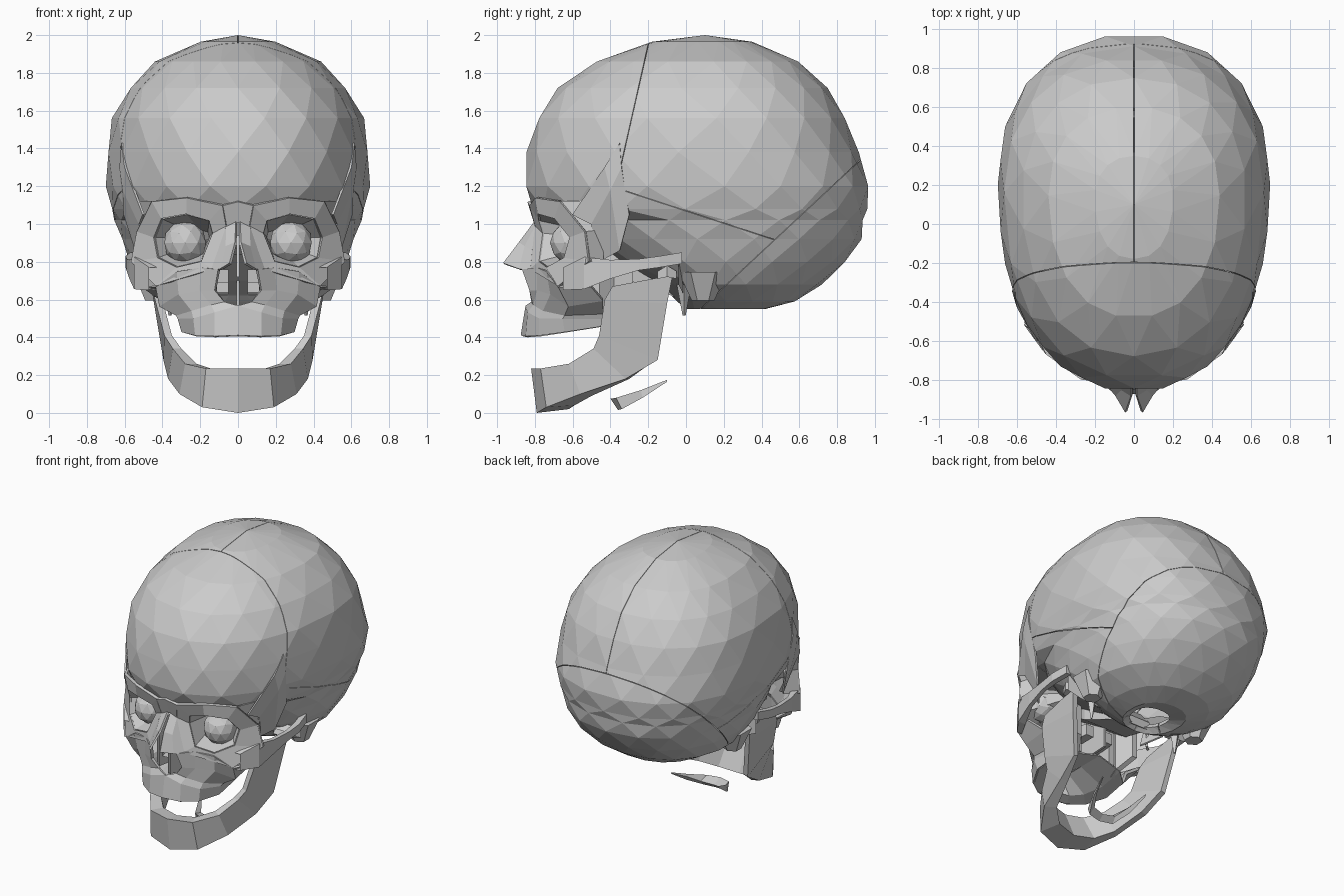
import bpy, bmesh, math
from mathutils import Vector, Matrix

if "Cube" in bpy.data.objects:
    bpy.data.objects.remove(bpy.data.objects["Cube"])


def finish(name, bm, mirror=False, thick=0.0, offset=0.0):
    bmesh.ops.remove_doubles(bm, verts=bm.verts, dist=0.0005)
    bmesh.ops.recalc_face_normals(bm, faces=bm.faces)
    me = bpy.data.meshes.new(name)
    bm.to_mesh(me)
    bm.free()
    ob = bpy.data.objects.new(name, me)
    bpy.context.collection.objects.link(ob)
    if mirror:
        m = ob.modifiers.new("mirror", 'MIRROR')
        m.use_clip = True
        m.merge_threshold = 0.002
    if thick:
        s = ob.modifiers.new("thickness", 'SOLIDIFY')
        s.thickness, s.offset = thick, offset
    return ob


def loft(name, rows, closed=False, cap=False, mirror=True, thick=0.0):
    """Skin between rows that hold the same number of points."""
    bm = bmesh.new()
    vs = [[bm.verts.new(p) for p in r] for r in rows]
    n = len(rows[0])
    for a, b in zip(vs, vs[1:]):
        for i in range(n if closed else n - 1):
            j = (i + 1) % n
            bm.faces.new((a[i], a[j], b[j], b[i]))
    if cap:
        bm.faces.new(vs[-1])
    return finish(name, bm, mirror, thick)


def bar(name, path, mirror=True):
    """Four-sided bar; path items are x, y, z, half thickness in x, half height."""
    rows = [[(x - w, y, z - h), (x + w, y, z - h), (x + w, y, z + h), (x - w, y, z + h)]
            for x, y, z, w, h in path]
    return loft(name, rows, True, True, mirror)


def spike(name, pos, r1, r2, depth, seg=6):
    bm = bmesh.new()
    bmesh.ops.create_cone(bm, cap_ends=True, segments=seg, radius1=r1, radius2=r2,
                          depth=depth, matrix=Matrix.Translation(pos))
    return finish(name, bm, True)


# Braincase: egg-shaped rings (z, front y, back y, half width), staggered into triangles
RINGS = [(1.965, -.18, .35, .20), (1.86, -.48, .60, .44), (1.72, -.68, .75, .575),
         (1.56, -.79, .85, .668), (1.38, -.845, .915, .695), (1.2, -.86, .975, .70),
         (1.08, -.81, .96, .675), (1.02, -.56, .945, .655), (.92, -.50, .93, .62),
         (.80, -.36, .85, .575), (.68, -.14, .72, .50), (.59, -.05, .58, .34),
         (.55, .0, .42, .20), (.58, .03, .28, .13)]
N = 18


def braincase():
    bm = bmesh.new()
    rows = []
    for k, (z, f, b, w) in enumerate(RINGS):
        yc = min(.21, f + (b - f) * .58)
        row = []
        for i in range(N):
            t = 2 * math.pi * (i + .5 * (k % 2)) / N
            s, c = math.sin(t), math.cos(t)
            e = 2 / 2.25
            x = w * math.copysign(abs(s) ** e, s)
            y = yc - math.copysign(abs(c) ** e, c) * ((yc - f) if c > 0 else (b - yc))
            row.append(bm.verts.new((x, y, z)))
        rows.append(row)
    top = bm.verts.new((0, .1, 2))
    for i in range(N):
        bm.faces.new((top, rows[0][i], rows[0][(i + 1) % N]))
    for k, (a, b) in enumerate(zip(rows, rows[1:])):
        for i in range(N):
            j = (i + 1) % N
            if k % 2 == 0:
                bm.faces.new((a[i], b[i], a[j]))
                bm.faces.new((a[j], b[i], b[j]))
            else:
                bm.faces.new((a[i], b[i], b[j]))
                bm.faces.new((a[i], b[j], a[j]))
    bmesh.ops.recalc_face_normals(bm, faces=bm.faces)
    return bm


# Bones of the braincase, cut along the sutures with a hairline gap
CORONAL = (Vector((0, -.20, 1.95)), Vector((0, .975, -.22)))
LAMBDOID = (Vector((0, .42, .87)), Vector((0, -.68, .73)))
SQUAMOUS = (Vector((0, -.40, 1.2)), Vector((0, .31, .95)))
SAGITTAL = (Vector((0, 0, 0)), Vector((1, 0, 0)))


def bone(name, cuts, mirror=False):
    bm = braincase()
    for (co, no), side in cuts:
        n = no * side
        bmesh.ops.bisect_plane(bm, geom=bm.verts[:] + bm.edges[:] + bm.faces[:],
                               plane_co=co + n * .0015, plane_no=n, clear_inner=True)
    ob = finish(name, bm, False, .04, -1)
    if mirror:
        twin = ob.copy()
        twin.name = name + "_left"
        twin.scale.x = -1
        bpy.context.collection.objects.link(twin)


bone("frontal_bone", [(CORONAL, -1)])
bone("occipital_bone", [(CORONAL, 1), (LAMBDOID, -1)])
bone("parietal_bone", [(CORONAL, 1), (LAMBDOID, 1), (SQUAMOUS, 1), (SAGITTAL, 1)], True)
bone("temporal_bone", [(CORONAL, 1), (LAMBDOID, 1), (SQUAMOUS, -1), (SAGITTAL, 1)], True)

# Eye sockets: outer frame, rim, then a funnel to the back
frame = [(.06, -.79, .99), (.08, -.82, 1.10), (.27, -.79, 1.14), (.45, -.66, 1.12),
         (.53, -.53, .96), (.56, -.51, .80), (.43, -.67, .67), (.13, -.82, .76)]
rim = [(.13, -.75, .95), (.15, -.77, 1.02), (.27, -.775, 1.055), (.40, -.69, 1.03),
       (.44, -.61, .93), (.42, -.64, .82), (.32, -.73, .77), (.19, -.77, .80)]
apex = Vector((.16, -.32, .92))
mid = [Vector(p).lerp(apex, .45) for p in rim]
loft("orbit_frame", [frame, rim], True, thick=.02)
loft("orbit_socket", [rim, mid, [apex] * 8], True, thick=.01)

# Faceted balls in the sockets
bm = bmesh.new()
bmesh.ops.create_icosphere(bm, subdivisions=2, radius=.115,
                           matrix=Matrix.Translation((.28, -.605, .90)))
finish("eye_ball", bm, True)

# Glabella and nasal bones
loft("glabella", [[(0, -.83, 1.12), (.08, -.82, 1.10)], [(0, -.79, 1.01), (.06, -.79, .99)]],
     thick=.02)
loft("nasal_bone", [[(.008, -.79, 1.02), (.06, -.79, .99), (.06, -.79, .99)],
                    [(.012, -.88, .90), (.06, -.85, .88), (.10, -.81, .86)],
                    [(.04, -.965, .79), (.09, -.88, .76), (.14, -.82, .75)]], thick=.015)

# Upper jaw, wrapping from the nose opening to the back of the cheek
gum = [(0, -.865, .41), (.12, -.84, .405), (.22, -.77, .41), (.29, -.64, .43), (.28, -.45, .46)]
loft("maxilla", [
    [(.10, -.86, .76), (.19, -.78, .77), (.32, -.73, .75), (.43, -.67, .67), (.50, -.50, .67)],
    [(.12, -.82, .65), (.20, -.78, .65), (.31, -.71, .63), (.41, -.62, .57), (.40, -.44, .60)],
    [(.07, -.81, .585), (.14, -.80, .57), (.24, -.75, .54), (.32, -.64, .52), (.30, -.44, .53)],
    [(0, -.84, .565), (.12, -.83, .53), (.23, -.77, .50), (.31, -.65, .50), (.29, -.44, .50)],
    gum], thick=.02)
loft("palate", [gum, [(x * .7, y + .07, z + .02) for x, y, z in gum],
                [(0, y + .09, .52) for x, y, z in gum]], thick=.01)

# Cheek bones and arches
bar("zygomatic_arch", [(.45, -.65, .71, .02, .06), (.52, -.54, .74, .03, .085),
                       (.56, -.40, .76, .015, .05), (.575, -.25, .785, .015, .03),
                       (.575, -.14, .80, .02, .03), (.55, -.02, .82, .02, .03)])
loft("cheek_back", [[(.45, -.66, 1.12), (.53, -.53, .96), (.56, -.51, .80)],
                    [(.52, -.50, 1.12), (.49, -.44, .97), (.48, -.44, .80)]], thick=.015)

# Raised wing of bone on the temple
loft("sphenoid_wing", [[(.50, -.60, 1.05), (.595, -.43, 1.30), (.612, -.35, 1.43)],
                       [(.52, -.50, 1.00), (.605, -.40, 1.18), (.622, -.34, 1.30)],
                       [(.44, -.46, .80), (.54, -.35, .86), (.60, -.30, 1.05)]], thick=.012)

# Nose interior, skull base and the plates behind the palate
bar("nasal_septum", [(0, -.80, .64, .008, .08), (0, -.72, .74, .008, .2),
                     (0, -.30, .70, .008, .14)], False)
bar("turbinate", [(.08, -.72, .66, .03, .03), (.09, -.58, .70, .04, .06), (.08, -.36, .68, .03, .04)])
bar("nasal_side_wall", [(.13, -.74, .72, .01, .16), (.14, -.40, .72, .02, .20)])
bar("sphenoid_body", [(0, -.52, .90, .14, .06), (0, -.30, .80, .18, .10),
                      (0, -.10, .70, .14, .07), (0, .04, .60, .10, .03)], False)
bar("pterygoid_plate", [(.22, -.46, .62, .04, .16), (.18, -.38, .64, .02, .16),
                        (.24, -.28, .68, .02, .12)])

# Bony points under the ear, and the ridge joining them to the skull base
spike("mastoid_process", (.44, .09, .67), .06, .13, .15)
spike("styloid_process", (.36, -.01, .60), .008, .04, .17, 4)
bar("petrous_ridge", [(.50, -.04, .75, .04, .07), (.34, -.02, .70, .10, .06), (.12, .0, .64, .04, .03)])

# Lower jaw: outer top, outer bottom, inner bottom, inner top at each station
loft("mandible", [
    [(0, -.82, .235), (0, -.79, .0), (0, -.62, .02), (0, -.71, .22)],
    [(.17, -.77, .235), (.19, -.74, .03), (.15, -.59, .04), (.13, -.68, .23)],
    [(.28, -.62, .26), (.31, -.56, .10), (.25, -.50, .09), (.22, -.58, .26)],
    [(.345, -.49, .34), (.37, -.32, .18), (.32, -.30, .18), (.30, -.48, .34)],
    [(.39, -.46, .41), (.395, -.15, .28), (.36, -.15, .29), (.35, -.45, .41)],
    [(.44, -.43, .60), (.445, -.10, .58), (.41, -.10, .58), (.40, -.42, .60)],
    [(.45, -.39, .67), (.47, -.07, .73), (.43, -.07, .73), (.43, -.38, .67)]],
    True, True)
bar("jaw_condyle", [(.44, -.15, .73, .05, .02), (.44, -.10, .75, .07, .03), (.44, -.05, .73, .05, .02)])

# Small bone floating below the jaw
loft("hyoid", [[(0, -.40, .075), (0, -.36, .015), (0, -.32, .05)],
               [(.09, -.37, .08), (.10, -.34, .02), (.09, -.30, .06)],
               [(.15, -.24, .12), (.16, -.23, .08), (.14, -.22, .11)],
               [(.19, -.10, .175), (.19, -.10, .165), (.18, -.10, .17)]], True, True)
